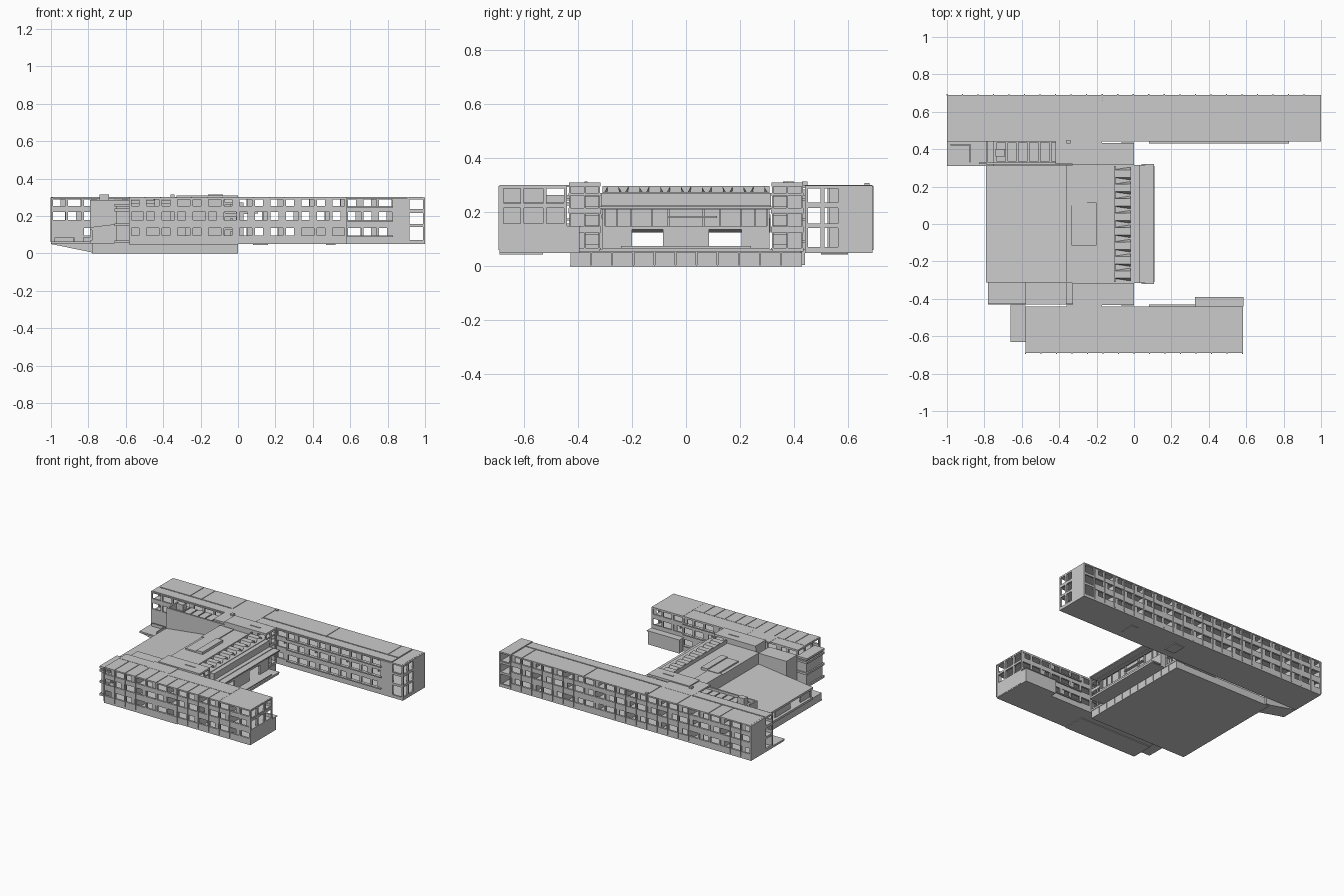
import bpy, bmesh
from mathutils import Matrix

ROWS = [(.096, .136), (.178, .22), (.252, .294)]     # window bands of the three storeys


def mesh_object(name, bm):
    bmesh.ops.recalc_face_normals(bm, faces=bm.faces)
    me = bpy.data.meshes.new(name)
    bm.to_mesh(me)
    bm.free()
    ob = bpy.data.objects.new(name, me)
    bpy.context.collection.objects.link(ob)
    return ob


def boxes(name, items):
    """One object from boxes given as (x0, x1, y0, y1, z0, z1)."""
    bm = bmesh.new()
    for x0, x1, y0, y1, z0, z1 in items:
        m = Matrix.Translation(((x0+x1)/2, (y0+y1)/2, (z0+z1)/2)) @ \
            Matrix.Diagonal((x1-x0, y1-y0, z1-z0, 1))
        bmesh.ops.create_cube(bm, size=1, matrix=m)
    return mesh_object(name, bm)


def prism(name, profile, y0, y1):
    """Extrude an x-z profile along y."""
    bm = bmesh.new()
    a = [bm.verts.new((x, y0, z)) for x, z in profile]
    b = [bm.verts.new((x, y1, z)) for x, z in profile]
    bm.faces.new(a)
    bm.faces.new(b[::-1])
    for i in range(len(a)):
        j = (i+1) % len(a)
        bm.faces.new((a[i], a[j], b[j], b[i]))
    return mesh_object(name, bm)


def facade(name, axis, a0, a1, b0, b1, z0, z1, rows, n, mull=.014, infill=0):
    """Wall along an axis with open windows: spandrels, mullions, optional side panels."""
    out = []
    edges = [z0] + [z for r in rows for z in r] + [z1]
    for lo, hi in zip(edges[::2], edges[1::2]):
        out.append((a0, a1, b0, b1, lo, hi))
    step = (a1-a0)/n
    for k, (lo, hi) in enumerate(rows):
        for i in range(n+1):
            c = a0+i*step
            out.append((max(a0, c-mull/2), min(a1, c+mull/2), b0, b1, lo, hi))
            if infill and i < n and (i+k) % infill == 0:
                m = (b0+b1)/2
                out.append((c+step*.6, c+step*.95, m-.002, m+.002, lo, hi))
    if axis == 'y':
        out = [(c, d, a, b, e, f) for a, b, c, d, e, f in out]
    return boxes(name, out)


# ---------- north wing ----------
boxes("north_wing_floors", [(-1, 1, .445, .685, z, z+.012) for z in (.055, .145, .225)]
      + [(-1, 1, .44, .69, .05, .06)])
seams = [-.99, -.75, -.66, -.41, -.17, .33, .82, .905]
boxes("north_wing_roof", [(-1, 1, .445, .685, .288, .296)]
      + [(a+.002, b-.002, .53, .69, .294, .301) for a, b in zip(seams, seams[1:])]
      + [(-1, .905, .45, .522, .294, .301), (.912, .99, .44, .69, .294, .301)])
facade("north_wing_outer_facade", 'x', -1, .91, .676, .69, .055, .296, ROWS, 23, infill=2)
boxes("north_wing_outer_fins", [(-1+i*.083-.003, -1+i*.083+.003, .688, .694, .06, .298)
                                for i in range(24)])
facade("north_wing_inner_facade", 'x', .0, .83, .44, .452, .055, .296, ROWS, 10, infill=3)
boxes("north_wing_inner_ledges", [(.08, .83, .43, .442, z, z+.008) for z in (.088, .17, .244)])
facade("north_wing_inner_facade_west", 'x', -1, -.83, .44, .452, .055, .296, ROWS[1:], 2)
facade("north_wing_middle_facade", 'x', -.83, 0, .44, .452, .055, .296, ROWS, 10, infill=3)
boxes("north_wing_inner_pier", [(.83, .91, .44, .452, .055, .296)])
BAY = [(.072, .142), (.158, .217), (.232, .292)]
for nm, y in (("south", .44), ("north", .678)):
    facade("north_wing_end_bay_" + nm, 'x', .905, 1, y, y+.012, .055, .3, BAY, 1, mull=.024)
boxes("north_wing_end_walls", [(.988, 1, .57, .69, .05, .3), (-1, -.988, .53, .69, .05, .3)])
facade("north_wing_east_windows", 'y', .44, .57, .988, 1, .055, .3, BAY, 2, mull=.014)
facade("north_wing_west_windows", 'y', .44, .53, -1, -.988, .055, .3, BAY, 1, mull=.014)
boxes("north_wing_partitions", [(-1+i*.083-.003, -1+i*.083+.003, .53, .68, .06, .29)
                                for i in range(3, 23, 3)])

# ---------- south wing ----------
boxes("south_wing_floors", [(-.575, .575, -.685, -.445, z, z+.012) for z in (.055, .145, .225)]
      + [(-.58, .58, -.69, -.44, .05, .06)])
boxes("south_wing_roof", [(-.58, .58, -.685, -.44, .288, .296), (-.58, -.17, -.522, -.44, .294, .301),
                          (-.168, .33, -.555, -.44, .294, .301), (.332, .58, -.69, -.44, .294, .301)]
      + [(-.58+i*.083+.002, -.58+(i+1)*.083-.002, -.69, -.525 if i < 5 else -.558, .294, .301)
         for i in range(11)])
facade("south_wing_outer_facade", 'x', -.58, .58, -.69, -.676, .055, .296, ROWS, 14, infill=2)
boxes("south_wing_outer_fins", [(-.58+i*.0829-.003, -.58+i*.0829+.003, -.694, -.688, .06, .298)
                                for i in range(15)])
facade("south_wing_inner_facade", 'x', -.58, .58, -.452, -.44, .055, .296, ROWS, 14, infill=3)
boxes("south_wing_inner_ledges", [(.08, .33, -.442, -.43, z, z+.008) for z in (.088, .17, .244)])
facade("south_wing_east_end", 'y', -.69, -.44, .57, .582, .055, .3, BAY[1:], 3)
facade("south_wing_west_end", 'y', -.69, -.44, -.58, -.57, .055, .3, BAY[1:], 3)
boxes("south_wing_partitions", [(-.58+i*.083-.003, -.58+i*.083+.003, -.68, -.53, .06, .29)
                                for i in range(3, 14, 3)])
boxes("south_wing_low_annex", [(.33, .58, -.44, -.395, .05, .145), (.325, .585, -.44, -.39, .145, .15)])
# west stair tower: core with projecting slabs
boxes("west_stair_tower", [(-.65, -.58, -.62, -.44, .06, .25)]
      + [(-.66, -.58, -.63, -.43, z, z+.014) for z in (.055, .145, .225, .25)])

# ---------- base ----------
boxes("base_plinth", [(-.78, -.01, -.425, .425, .002, .055)])
boxes("base_panels", [(-.02, 0, -.43+i*.0782+.002, -.43+(i+1)*.0782-.002, 0, .052)
                      for i in range(11)])
boxes("base_soffit", [(-.78, 0, -.43, .43, 0, .006)])
prism("entrance_ramp_underside", [(-1, .058), (-1, .05), (-.78, .005), (-.75, .005), (-.75, .058)], .32, .44)
boxes("entrance_terrace", [(-1, -.75, .31, .44, .053, .064)])
boxes("entrance_terrace_rails", [(-.98, -.88, .42, .428, .06, .085), (-.83, -.75, .32, .328, .06, .085),
                                 (-.88, -.874, .33, .428, .06, .085)])

# ---------- central hall ----------
boxes("hall_ground_slab", [(-.79, .11, -.31, .31, .053, .068), (.04, .105, -.32, .32, .055, .064)])
prism("hall_west_roof", [(-.79, .14), (-.79, .125), (-.35, .178), (-.35, .193)], -.312, .312)
for s, nm in ((-1, "south"), (1, "north")):
    y0, y1 = sorted((s*.30, s*.31))
    prism("hall_side_wall_" + nm, [(-.78, .06), (.03, .06), (.03, .22), (0, .262),
                                   (-.36, .262), (-.36, .18), (-.78, .128)], y0, y1)
PIERS = [(-.30, -.2), (-.085, .085), (.205, .30)]
boxes("hall_west_wall", [(-.77, -.76, a, b, .06, .13) for a, b in PIERS])
boxes("hall_upper_floor", [(-.36, .03, -.31, .31, .137, .15)])
boxes("hall_middle_core", [(-.36, -.2, -.085, .085, .06, .262)])
boxes("hall_clerestory_wall", [(-.36, -.35, -.31, .31, .14, .262)])
boxes("hall_east_wall", [(.02, .03, a, b, .066, .14) for a, b in PIERS]
      + [(.0, .012, -.3, .3, .15, .222)]
      + [(.01, .022, y-.003, y+.003, .15, .222)
         for y in (-.3, -.255, -.205, -.125, -.065, .065, .125, .205, .255, .3)]
      + [(.01, .03, -.065, .115, .18, .186)])
boxes("hall_main_roof", [(-.36, .0, -.315, .315, .258, .272)])
boxes("hall_roof_steps", [(-.335, -.2, -.115, .115, .27, .282), (-.25, -.2, -.115, .115, .28, .29),
                          (-.36, -.25, .1, .31, .27, .278)])
boxes("hall_east_fascia", [(-.005, .03, -.315, .315, .222, .272), (.03, .06, -.315, .315, .21, .226),
                           (.06, .108, -.32, .32, .214, .222)])
boxes("hall_roof_kerb", [(-.108, -.10, -.31, .31, .27, .298), (-.012, 0, -.31, .31, .27, .276)])
boxes("terrace_rail", [(.095, .1, -.24, .24, .064, .075)])

# tapered roof lights, open on the east side
bm = bmesh.new()
for i in range(8):
    y = -.27+i*.0771
    p = [bm.verts.new(c) for c in ((-.02, y-.034, .272), (-.02, y-.02, .295), (-.02, y+.02, .295),
                                   (-.02, y+.034, .272), (-.1, y-.022, .272), (-.1, y-.02, .295),
                                   (-.1, y+.02, .295), (-.1, y+.022, .272))]
    for a, b in ((0, 1), (1, 2), (2, 3)):
        bm.faces.new((p[a], p[b], p[b+4], p[a+4]))
    bm.faces.new(p[4:])
mesh_object("roof_lights", bm)

# ---------- stair cores and links between hall and wings ----------
for s, nm in ((-1, "south"), (1, "north")):
    def ys(a, b):
        return tuple(sorted((s*a, s*b)))
    boxes("stair_core_" + nm, [(-.33, -.07, *ys(.32, .43), .05, .30)])
    boxes("stair_core_landings_" + nm,
          [(-.07, 0, *ys(.315, .435), z, z+h) for z, h in ((.055, .014), (.125, .022), (.195, .022), (.262, .01))]
          + [(-.04, -.03, *ys(.32, .375), z, z+.04) for z in (.08, .15, .22)]
          + [(-.01, 0, *ys(a, a+.006), .06, .30) for a in (.318, .372, .428)])
    boxes("stair_core_roof_" + nm, [(-.33, 0, *ys(.316, .434), .296, .31),
                                    (-.16, -.08, *ys(.365, .375), .308, .314)])

# north link: tall wall facing the hall and slatted roof
boxes("north_link", [(-.79, -.33, .318, .33, .05, .285), (-.75, -.41, .33, .44, .25, .262),
                     (-.79, -.78, .318, .44, .05, .285), (-.42, -.17, .32, .53, .29, .302)])
boxes("north_link_roof_slats", [(-.735+i*.058, -.685+i*.058, .335, .435, .262, .272) for i in range(6)])
boxes("south_link", [(-.58, -.36, -.43, -.31, .05, .27), (-.36, -.17, -.53, -.43, .294, .302)])
boxes("roof_vents", [(-.74, -.69, .36, .40, .26, .315), (-.36, -.34, .43, .45, .29, .315),
                     (-.17, -.15, .66, .68, .3, .308)])
# shallow ribs under the wings
boxes("underside_ribs", [(.08, .16, .5, .6, .044, .052), (.47, .52, .5, .6, .046, .052),
                         (-.58, .0, -.69, -.53, .045, .052)])
